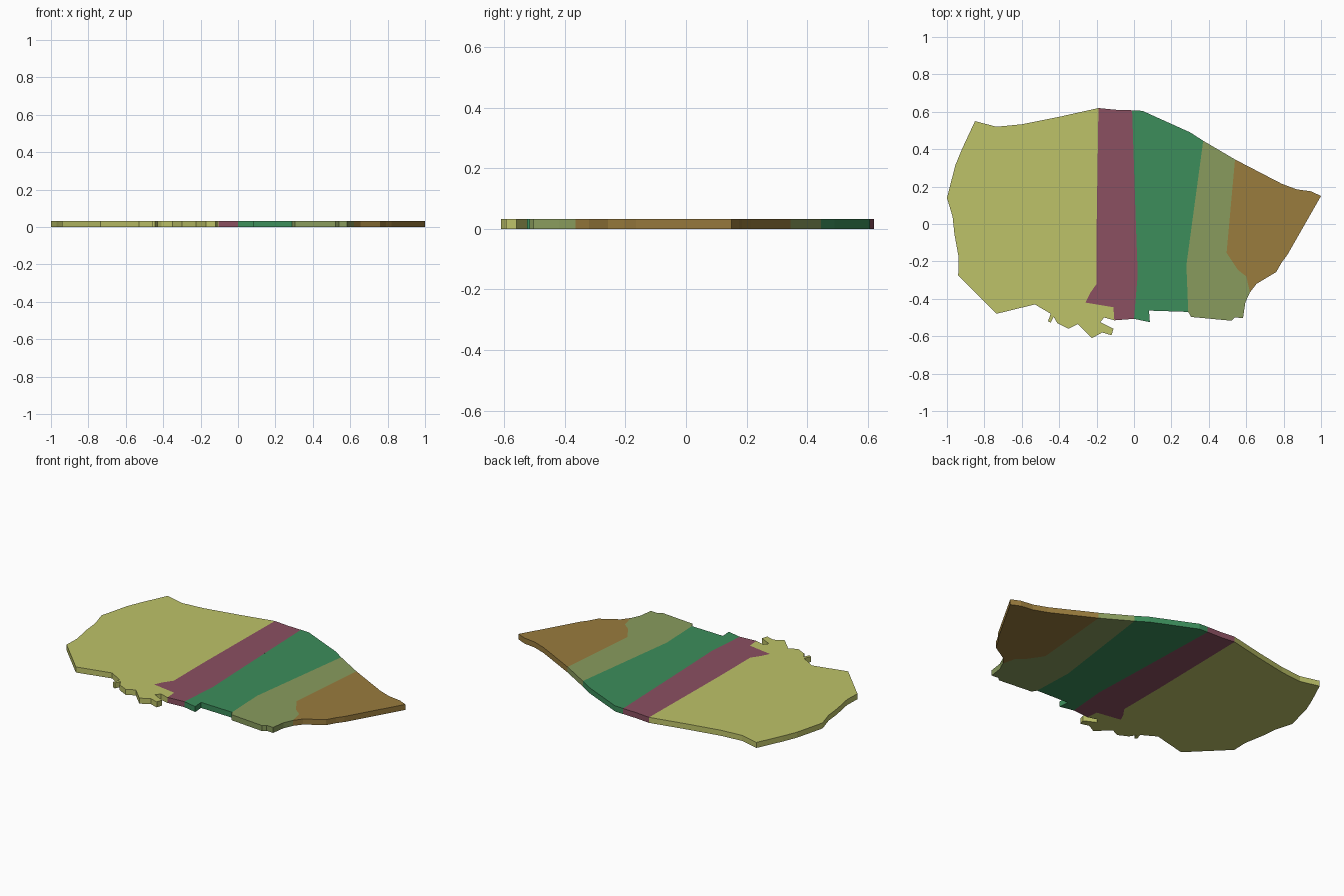
import bpy, bmesh

THICKNESS = 0.033


def slab(name, outline, color):
    """Extrude a closed outline upwards into a flat coloured slab."""
    bm = bmesh.new()
    face = bm.faces.new([bm.verts.new((x, y, 0)) for x, y in outline])
    ext = bmesh.ops.extrude_face_region(bm, geom=[face], use_keep_orig=True)
    top = [g for g in ext["geom"] if isinstance(g, bmesh.types.BMVert)]
    bmesh.ops.translate(bm, verts=top, vec=(0, 0, THICKNESS))
    bmesh.ops.recalc_face_normals(bm, faces=bm.faces)
    # concave caps become clean triangles
    caps = [f for f in bm.faces if len(f.verts) > 4]
    bmesh.ops.triangulate(bm, faces=caps)
    mesh = bpy.data.meshes.new(name)
    bm.to_mesh(mesh)
    bm.free()
    mat = bpy.data.materials.new(name + "_color")
    mat.diffuse_color = (*color, 1)
    mesh.materials.append(mat)
    obj = bpy.data.objects.new(name, mesh)
    bpy.context.collection.objects.link(obj)
    return obj


# Borders shared by neighbouring regions, listed from north to south
border_a = [(-0.19, 0.62), (-0.195, 0.3), (-0.2, -0.03), (-0.2, -0.32),
            (-0.235, -0.37), (-0.26, -0.42), (-0.11, -0.445), (-0.105, -0.515)]
border_b = [(-0.01, 0.608), (0.01, 0.0), (0.02, -0.27), (0.0, -0.507)]
border_c = [(0.37, 0.445), (0.28, -0.22), (0.29, -0.47)]
border_d = [(0.54, 0.345), (0.495, -0.155), (0.555, -0.245),
            (0.6, -0.28), (0.62, -0.365)]

# Outer edges of each region
west_coast = [(-0.16, -0.5), (-0.18, -0.525), (-0.11, -0.56), (-0.12, -0.595),
              (-0.17, -0.58), (-0.225, -0.61), (-0.3, -0.535), (-0.35, -0.56),
              (-0.41, -0.53), (-0.43, -0.495), (-0.445, -0.527), (-0.46, -0.52),
              (-0.445, -0.48), (-0.53, -0.43), (-0.735, -0.48), (-0.94, -0.275),
              (-0.937, -0.18), (-0.96, -0.055), (-0.97, 0.04), (-1.0, 0.14),
              (-0.955, 0.315), (-0.92, 0.4), (-0.85, 0.55), (-0.735, 0.52),
              (-0.6, 0.533), (-0.4, 0.573)]
green_south = [(0.085, -0.525), (0.08, -0.463)]
green_north = [(0.3, 0.49), (0.045, 0.605)]
olive_south = [(0.305, -0.497), (0.52, -0.517), (0.54, -0.5), (0.583, -0.503),
               (0.595, -0.42)]
east_coast = [(0.655, -0.32), (0.76, -0.257), (0.79, -0.205), (0.82, -0.165),
              (1.0, 0.15), (0.945, 0.175), (0.87, 0.185), (0.79, 0.215)]

# Regions from west to east
slab("west_region", border_a + west_coast, (0.51, 0.54, 0.14))
slab("narrow_strip", border_a + border_b[::-1] + [(-0.1, 0.611)],
     (0.26, 0.08, 0.12))
slab("green_region", border_b + green_south + border_c[::-1] + green_north,
     (0.045, 0.27, 0.105))
slab("olive_region", border_c + olive_south + border_d[::-1], (0.25, 0.33, 0.11))
slab("east_region", border_d + east_coast, (0.32, 0.2, 0.047))
